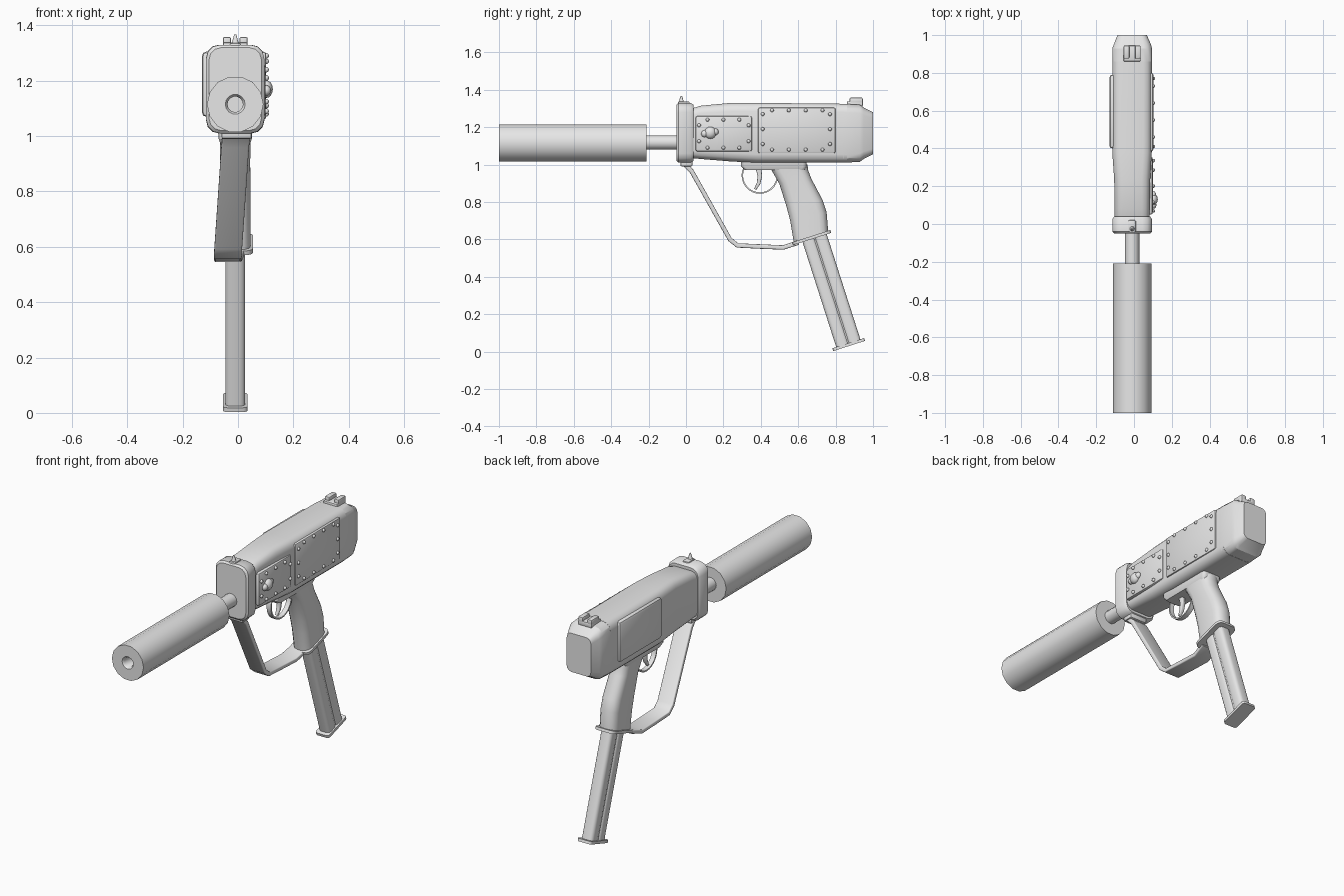
import bpy, bmesh, math
from mathutils import Vector, Matrix

if "Cube" in bpy.data.objects:
    bpy.data.objects.remove(bpy.data.objects["Cube"], do_unlink=True)

grey = bpy.data.materials.new("plain_grey")
grey.use_nodes = True
grey.diffuse_color = (0.8, 0.8, 0.8, 1)
grey.node_tree.nodes["Principled BSDF"].inputs["Base Color"].default_value = (0.8, 0.8, 0.8, 1)
CX = -0.01  # centre line of the gun


def finish(name, bm, angle=40):
    bmesh.ops.recalc_face_normals(bm, faces=bm.faces)
    mesh = bpy.data.meshes.new(name)
    bm.to_mesh(mesh)
    bm.free()
    mesh.materials.append(grey)
    obj = bpy.data.objects.new(name, mesh)
    bpy.context.collection.objects.link(obj)
    bpy.ops.object.select_all(action='DESELECT')
    obj.select_set(True)
    bpy.context.view_layer.objects.active = obj
    bpy.ops.object.shade_smooth_by_angle(angle=math.radians(angle))
    return obj


def ring(centre, hu, hv, r, tilt):
    """Rounded rectangle: width along x, depth along a direction tilted in the yz plane."""
    v_dir = Vector((0, math.cos(tilt), math.sin(tilt)))
    pts = []
    for i, (su, sv) in enumerate([(1, 1), (-1, 1), (-1, -1), (1, -1)]):
        for k in range(4):
            a = math.radians(90 * i + 30 * k)
            u = su * (hu - r) + r * math.cos(a)
            v = sv * (hv - r) + r * math.sin(a)
            pts.append(Vector(centre) + Vector((u, 0, 0)) + v_dir * v)
    return pts


def loft(name, rings, angle=40):
    bm = bmesh.new()
    loops = [[bm.verts.new(p) for p in ring(*r)] for r in rings]
    n = len(loops[0])
    for a, b in zip(loops, loops[1:]):
        for i in range(n):
            bm.faces.new((a[i], a[(i + 1) % n], b[(i + 1) % n], b[i]))
    bm.faces.new(loops[0])
    bm.faces.new(loops[-1])
    return finish(name, bm, angle)


def shell(name, sections, angle=40):
    """Loft along y from (y, x0, x1, z0, z1, corner radius)."""
    return loft(name, [(((x0 + x1) / 2, y, (z0 + z1) / 2), (x1 - x0) / 2, (z1 - z0) / 2,
                        r, math.pi / 2) for y, x0, x1, z0, z1, r in sections], angle)


def box(name, lo, hi, bevel=0.01):
    bm = bmesh.new()
    lo, hi = Vector(lo), Vector(hi)
    bmesh.ops.create_cube(bm, size=1, matrix=Matrix.Translation((lo + hi) / 2)
                          @ Matrix.Diagonal((*(hi - lo), 1)))
    bmesh.ops.bevel(bm, geom=bm.edges[:], offset=bevel, segments=2, profile=0.5, affect='EDGES')
    return finish(name, bm)


def turned(name, profile, z, sides):
    """Spin (radius, y) points about a y axis line."""
    bm = bmesh.new()
    verts = [bm.verts.new((CX + r, y, z)) for r, y in profile]
    edges = [bm.edges.new(p) for p in zip(verts, verts[1:])]
    bmesh.ops.spin(bm, geom=verts + edges, cent=(CX, 0, z), axis=(0, 1, 0),
                   angle=math.tau, steps=sides, use_merge=True)
    bmesh.ops.remove_doubles(bm, verts=bm.verts, dist=0.0005)
    return finish(name, bm)


# Suppressor with its bore, and the barrel
turned("suppressor", [(0, -0.93), (0.028, -0.93), (0.028, -0.99), (0.036, -1), (0.102, -1),
                      (0.102, -0.21), (0, -0.21)], 1.115, 14)
turned("barrel", [(0, -0.25), (0.038, -0.25), (0.038, 0), (0, 0)], 1.118, 14)

# Front collar and receiver
shell("front_collar", [(-0.05, -0.105, 0.085, 1.02, 1.32, 0.045), (-0.04, -0.115, 0.095, 1.01, 1.33, 0.05),
                       (0.025, -0.115, 0.095, 1.01, 1.33, 0.05), (0.04, -0.105, 0.085, 1.02, 1.32, 0.045)])
shell("receiver", [(0.03, -0.102, 0.082, 1.035, 1.3, 0.04), (0.08, -0.102, 0.082, 1.03, 1.315, 0.04),
                   (0.24, -0.105, 0.086, 1.017, 1.33, 0.045), (0.38, -0.115, 0.094, 1.01, 1.33, 0.045),
                   (0.86, -0.115, 0.095, 1.01, 1.325, 0.045)])
shell("rear_cap", [(0.84, -0.115, 0.095, 1.01, 1.325, 0.045), (0.93, -0.115, 0.095, 1.015, 1.32, 0.045),
                   (0.95, -0.107, 0.09, 1.03, 1.305, 0.04), (1, -0.088, 0.068, 1.055, 1.28, 0.03)], 30)

# Raised side plates
box("left_front_plate", (0.06, 0.05, 1.07), (0.1, 0.355, 1.26), 0.012)
box("left_rear_plate", (0.06, 0.385, 1.06), (0.102, 0.8, 1.305), 0.01)
box("right_plate", (-0.13, 0.4, 1.07), (-0.06, 0.79, 1.305), 0.015)

# Rivets around the left plates
spots = [(y, z) for z in (1.09, 1.24) for y in (0.115, 0.2, 0.285)]
spots += [(y, z) for z in (1.125, 1.21) for y in (0.07, 0.335)]
spots += [(y, z) for z in (1.08, 1.29) for y in (0.46, 0.55, 0.64, 0.73)]
spots += [(y, z) for z in (1.11, 1.19, 1.27) for y in (0.41, 0.77)]
bm = bmesh.new()
for y, z in spots:
    bmesh.ops.create_uvsphere(bm, u_segments=8, v_segments=6, radius=0.01,
                              matrix=Matrix.Translation((0.102, y, z)))
finish("rivets", bm, 60)

# Selector knob
bm = bmesh.new()
for y, z, r, s in ((0.13, 1.17, 0.032, 0.75), (0.1, 1.165, 0.019, 0.9), (0.155, 1.175, 0.019, 0.8)):
    bmesh.ops.create_uvsphere(bm, u_segments=12, v_segments=8, radius=r,
                              matrix=Matrix.Translation((0.102, y, z)) @ Matrix.Diagonal((s, 1, 1, 1)))
finish("selector_knob", bm, 60)

# Sights
bm = bmesh.new()
bmesh.ops.create_cone(bm, cap_ends=True, segments=10, radius1=0.018, radius2=0.004, depth=0.05,
                      matrix=Matrix.Translation((CX, -0.025, 1.343)))
finish("front_sight", bm)
box("front_sight_base", (CX - 0.02, -0.043, 1.315), (CX + 0.02, 0.02, 1.337), 0.006)
box("rear_sight_base", (CX - 0.045, 0.86, 1.31), (CX + 0.045, 0.945, 1.338), 0.006)
for side, s in (("left", 1), ("right", -1)):
    box(side + "_rear_sight_ear", (CX + s * 0.03 - 0.015, 0.875, 1.325),
        (CX + s * 0.03 + 0.015, 0.945, 1.358), 0.006)

# Trigger housing, guard ring and trigger
loft("trigger_housing", [((CX, 0.47, 1.03), 0.06, 0.175, 0.02, 0), ((CX, 0.47, 0.99), 0.06, 0.175, 0.02, 0),
                         ((CX, 0.475, 0.97), 0.053, 0.16, 0.02, 0)])
bm = bmesh.new()
loops = []
for i in range(28):
    a = math.tau * i / 28
    loops.append([bm.verts.new((CX + x, 0.395 + r * math.cos(a), 0.942 + r * math.sin(a)))
                  for x, r in ((-0.014, 0.09), (0.014, 0.09), (0.014, 0.098), (-0.014, 0.098))])
for i, a in enumerate(loops):
    b = loops[(i + 1) % len(loops)]
    for k in range(4):
        bm.faces.new((a[k], a[(k + 1) % 4], b[(k + 1) % 4], b[k]))
finish("trigger_guard", bm)
loft("trigger", [((CX, 0.385, 0.99), 0.012, 0.016, 0.006, 0), ((CX, 0.395, 0.94), 0.012, 0.012, 0.006, 0),
                 ((CX, 0.388, 0.9), 0.011, 0.01, 0.005, -0.4), ((CX, 0.37, 0.868), 0.008, 0.006, 0.004, -0.5)])

# Pistol grip with a lip at its foot
loft("grip", [((CX, 0.545, 1.0), 0.055, 0.105, 0.045, 0), ((CX, 0.558, 0.965), 0.055, 0.095, 0.045, 0.05),
              ((CX, 0.585, 0.91), 0.054, 0.087, 0.045, 0.15), ((CX, 0.635, 0.79), 0.055, 0.098, 0.045, 0.2),
              ((CX, 0.655, 0.72), 0.055, 0.1, 0.045, 0.25), ((CX, 0.668, 0.615), 0.055, 0.096, 0.045, 0.28)])
TILT = 0.31
DOWN = Vector((0, math.sin(TILT), -math.cos(TILT)))
ACROSS = Vector((0, math.cos(TILT), math.sin(TILT)))


def slab(name, centre, hu, hv, thick, r):
    c = Vector(centre)
    loft(name, [(c - DOWN * thick / 2, hu, hv, r, TILT), (c + DOWN * thick / 2, hu, hv, r, TILT)])


slab("grip_lip", (CX, 0.672, 0.61), 0.064, 0.107, 0.016, 0.03)

# Magazine in two rounded halves that leave a groove, with a base plate
base = Vector((CX, 0.87, 0.038))
for name, off in (("magazine_front", -0.033), ("magazine_rear", 0.033)):
    c = base + ACROSS * off
    loft(name, [(c - DOWN * 0.6, 0.036, 0.035, 0.02, TILT), (c, 0.036, 0.035, 0.02, TILT)])
slab("magazine_core", base - DOWN * 0.3, 0.029, 0.05, 0.6, 0.01)
slab("magazine_base", base, 0.044, 0.089, 0.016, 0.015)

# Hand guard strap from the collar down to the grip lip
strap = [(-0.006, -0.005, 1.0, 0.8), (-0.01, 0.03, 0.965, 0.55), (-0.035, 0.235, 0.6, 0.8),
         (-0.037, 0.275, 0.568, 1.25), (-0.037, 0.4, 0.562, 1.57), (-0.036, 0.52, 0.557, 1.75),
         (-0.025, 0.6, 0.583, 1.85)]
loft("hand_guard", [((x, y, z), 0.05, 0.012, 0.006, t) for x, y, z, t in strap])
box("hand_guard_mount", (CX - 0.05, -0.03, 0.99), (CX + 0.06, 0.035, 1.03), 0.008)
